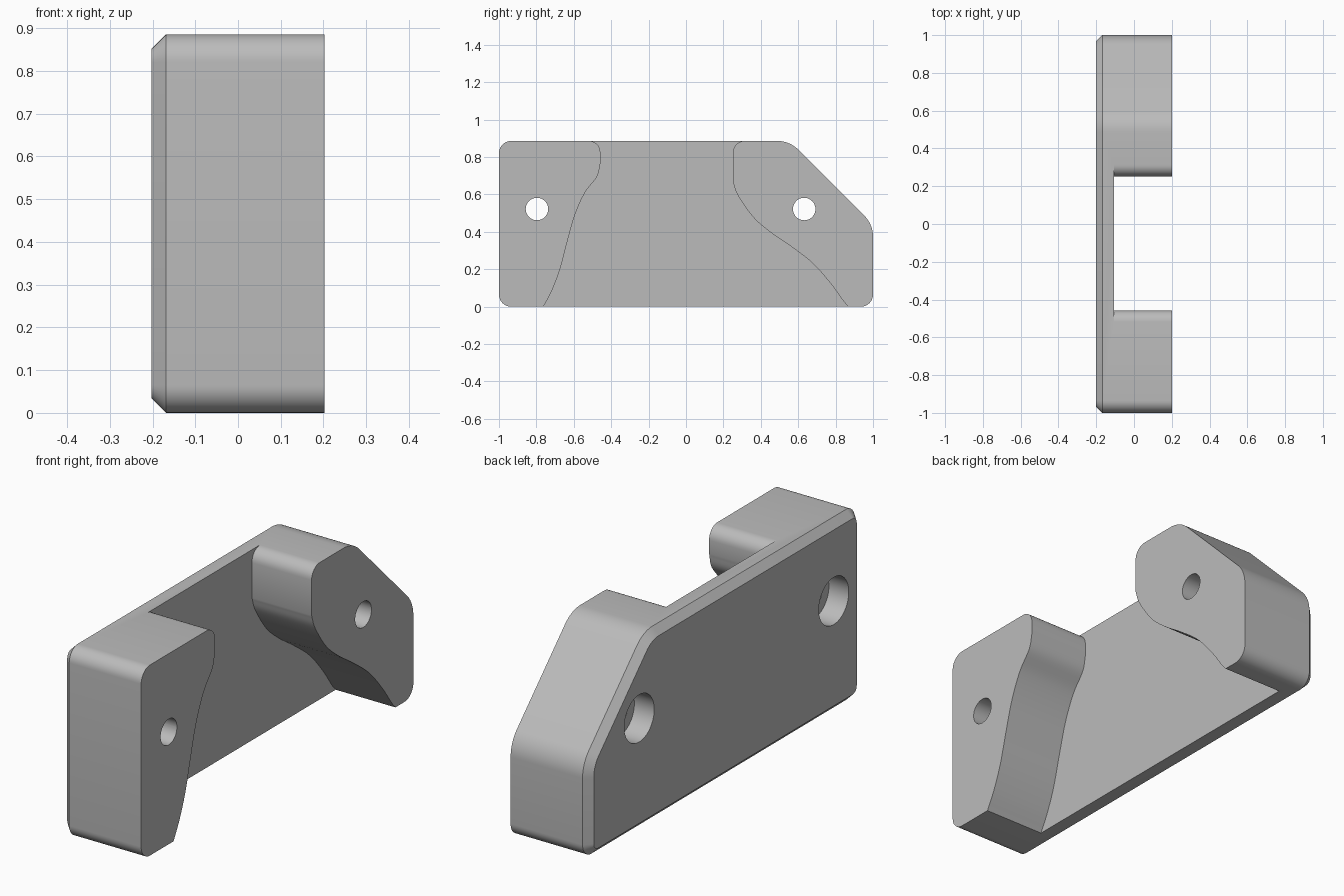
import bpy
import bmesh
import math
from mathutils import Vector

default = bpy.data.objects.get("Cube")
if default:
    bpy.data.objects.remove(default, do_unlink=True)

X_BACK, X_FLOOR, X_FRONT = -0.202, -0.105, 0.202
HEIGHT, CHAMFER = 0.886, 0.034

grey = bpy.data.materials.new("plain grey")
grey.use_nodes = True
colour = (0.5, 0.5, 0.5, 1)
grey.diffuse_color = colour
grey.node_tree.nodes["Principled BSDF"].inputs["Base Color"].default_value = colour


def rounded(corners, steps=10):
    """Fillet a counter-clockwise polygon of (y, z, radius) corners."""
    pts = []
    for i, (y, z, r) in enumerate(corners):
        p = Vector((y, z))
        a = (Vector(corners[i - 1][:2]) - p).normalized()
        b = (Vector(corners[(i + 1) % len(corners)][:2]) - p).normalized()
        half = a.angle(b) / 2
        centre = p + (a + b).normalized() * r / math.sin(half)
        start = p + a * r / math.tan(half) - centre
        sweep = math.pi - 2 * half
        for k in range(steps + 1):
            t = sweep * k / steps
            c, s = math.cos(t), math.sin(t)
            pts.append(centre + Vector((start.x * c - start.y * s,
                                        start.x * s + start.y * c)))
    return pts


def inset(pts, d):
    """Move a counter-clockwise outline inwards with mitred corners."""
    out = []
    for i, p in enumerate(pts):
        e1 = (p - pts[i - 1]).normalized()
        e2 = (pts[(i + 1) % len(pts)] - p).normalized()
        n1, n2 = Vector((-e1.y, e1.x)), Vector((-e2.y, e2.x))
        out.append(p + (n1 + n2) * d / (1 + n1.dot(n2)))
    return out


def spline(points, steps=6):
    """Smooth curve through the given (y, z) points."""
    p = [Vector(q) for q in points]
    p = [2 * p[0] - p[1]] + p + [2 * p[-1] - p[-2]]
    out = []
    for a, b, c, d in zip(p, p[1:], p[2:], p[3:]):
        for k in range(steps):
            t = k / steps
            out.append(0.5 * (2 * b + (c - a) * t + (2 * a - 5 * b + 4 * c - d) * t ** 2
                              + (3 * b - a - 3 * c + d) * t ** 3))
    return out + [p[-2]]


def loft(name, levels):
    """Solid through (x, outline) levels with matching point counts."""
    bm = bmesh.new()
    rings = [[bm.verts.new((x, p[0], p[1])) for p in pts] for x, pts in levels]
    for lo, hi in zip(rings, rings[1:]):
        for i in range(len(lo)):
            bm.faces.new((lo[i - 1], lo[i], hi[i], hi[i - 1]))
    bm.faces.new(rings[0][::-1])
    bm.faces.new(rings[-1])
    bmesh.ops.recalc_face_normals(bm, faces=bm.faces)
    mesh = bpy.data.meshes.new(name)
    bm.to_mesh(mesh)
    bm.free()
    mesh.materials.append(grey)
    obj = bpy.data.objects.new(name, mesh)
    bpy.context.collection.objects.link(obj)
    return obj


def circle(y, z, r, n=48):
    return [Vector((y + r * math.cos(math.tau * k / n), z + r * math.sin(math.tau * k / n)))
            for k in range(n)]


# Bracket body with a chamfered back edge
outline = rounded([(-1, 0, 0.065), (1, 0, 0.065), (1, 0.44, 0.16),
                   (0.554, HEIGHT, 0.16), (-1, HEIGHT, 0.065)])
body = loft("bracket_body", [(X_BACK, inset(outline, CHAMFER)),
                             (X_BACK + CHAMFER, outline), (X_FRONT, outline)])

# Pocket between the two lugs, with curved sides and rounded upper corners
R = 0.06


def top_fillet(y, side):
    """Rounded upper corner of a lug whose inner face is at y."""
    return [Vector((y + side * R * (1 - math.cos(t)), HEIGHT - R + R * math.sin(t)))
            for t in [math.pi / 2 * (1 - k / 8) for k in range(9)]]


near_side = top_fillet(-0.458, -1) + spline(
    [(-0.458, 0.765), (-0.476, 0.695), (-0.54, 0.61), (-0.594, 0.49), (-0.636, 0.342),
     (-0.674, 0.198), (-0.717, 0.086), (-0.762, 0)])
far_side = top_fillet(0.252, 1) + spline(
    [(0.252, 0.663), (0.278, 0.594), (0.358, 0.48), (0.449, 0.4), (0.556, 0.326),
     (0.674, 0.235), (0.77, 0.128), (0.84, 0.032), (0.868, 0)])
ends = [[Vector((s[0].x, 1)), Vector((s[-1].x, -0.1))] for s in (near_side, far_side)]
pocket = ([ends[0][0]] + near_side + ends[0][1:]
          + ends[1][1:] + far_side[::-1] + [ends[1][0]])
cutters = [loft("pocket_cutter", [(X_FLOOR, pocket), (0.4, pocket)])]

# Screw holes, counterbored from the back
for y in (-0.797, 0.632):
    z = 0.522
    small, large = circle(y, z, 0.06), circle(y, z, 0.11)
    cutters.append(loft("screw_hole_cutter", [(-0.4, large), (-0.1, large),
                                              (-0.1, small), (0.4, small)]))

bpy.ops.object.select_all(action="DESELECT")
body.select_set(True)
bpy.context.view_layer.objects.active = body
for cutter in cutters:
    cutter.hide_render = True
    mod = body.modifiers.new("cut", "BOOLEAN")
    mod.operation, mod.solver, mod.object = "DIFFERENCE", "EXACT", cutter
    bpy.ops.object.modifier_apply(modifier=mod.name)
    bpy.data.objects.remove(cutter, do_unlink=True)

bpy.ops.object.shade_smooth_by_angle(angle=math.radians(30))
